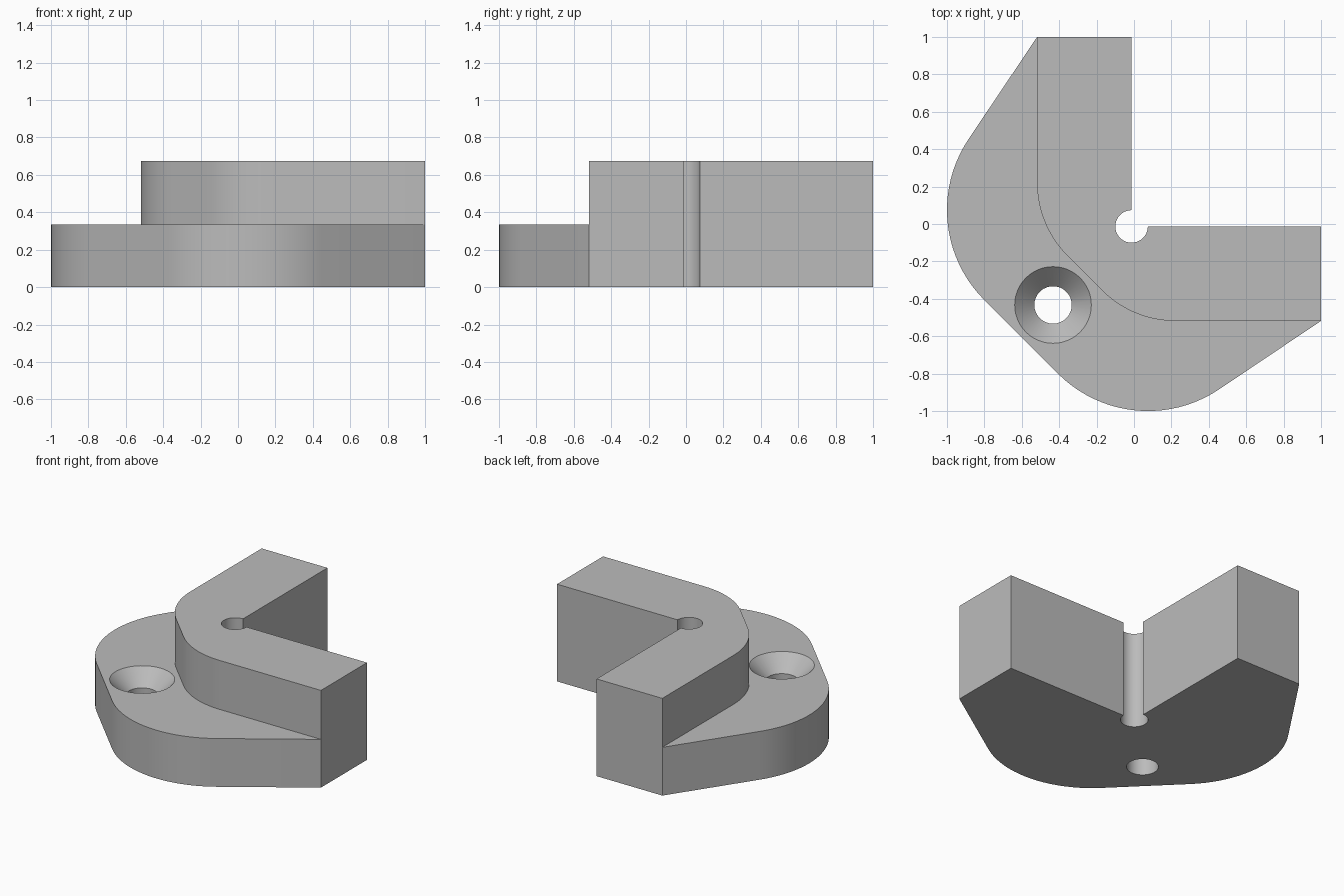
import bpy, bmesh
from math import sin, cos, radians, pi

if "Cube" in bpy.data.objects:
    bpy.data.objects.remove(bpy.data.objects["Cube"], do_unlink=True)

BASE_TOP, WALL_TOP = 0.335, 0.675
OUTER, INNER = -0.518, -0.013      # outer and inner wall lines, same in x and y

grey = bpy.data.materials.new("plain grey")
grey.use_nodes = True
grey.diffuse_color = (0.5, 0.5, 0.5, 1)
grey.node_tree.nodes["Principled BSDF"].inputs["Base Color"].default_value = (0.5, 0.5, 0.5, 1)


def arc(cx, cy, r, start, end, steps):
    angles = [radians(start + (end - start) * i / steps) for i in range(steps + 1)]
    return [(cx + r * cos(a), cy + r * sin(a)) for a in angles]


def mirrored(half):
    """Complete a half outline across the diagonal."""
    return half + [(y, x) for x, y in reversed(half)]


def finish(bm, name):
    bmesh.ops.recalc_face_normals(bm, faces=bm.faces)
    mesh = bpy.data.meshes.new(name)
    bm.to_mesh(mesh)
    bm.free()
    mesh.materials.append(grey)
    obj = bpy.data.objects.new(name, mesh)
    bpy.context.collection.objects.link(obj)
    return obj


def prism(name, outline, z0, z1):
    bm = bmesh.new()
    face = bm.faces.new([bm.verts.new((x, y, z0)) for x, y in outline])
    top = bmesh.ops.extrude_face_region(bm, geom=[face])["geom"]
    verts = [v for v in top if isinstance(v, bmesh.types.BMVert)]
    bmesh.ops.translate(bm, verts=verts, vec=(0, 0, z1 - z0))
    return finish(bm, name)


def lathe(name, profile, x, y, sides=48):
    """Solid of revolution from (radius, height) pairs."""
    bm = bmesh.new()
    rings = [[bm.verts.new((x + r * cos(2 * pi * i / sides), y + r * sin(2 * pi * i / sides), z))
              for i in range(sides)] for r, z in profile]
    for low, high in zip(rings, rings[1:]):
        for i in range(sides):
            j = (i + 1) % sides
            bm.faces.new((low[i], low[j], high[j], high[i]))
    bm.faces.new(rings[0])
    bm.faces.new(rings[-1])
    return finish(bm, name)


# Corner bracket: foot outline with a relief hole in the inner corner
foot = mirrored([(OUTER, 1)] + arc(-0.32, 0.075, 0.68, 146.2, 225, 20))
relief = arc(INNER, INNER, 0.087, 360, 90, 30)
bracket = prism("corner_bracket", foot + [(1, INNER)] + relief + [(INNER, 1)], 0, WALL_TOP)

# Ledge cutter: leaves the raised L-shaped wall standing
wall_line = mirrored([(OUTER, 1.2)] + arc(OUTER + 0.55, 0.22, 0.55, 180, 225, 14))
ledge = prism("ledge_cutter", wall_line + [(1.2, -1.2), (-1.2, -1.2), (-1.2, 1.2)], BASE_TOP, 1)

# Countersunk screw hole cutter
screw = lathe("screw_hole_cutter",
              [(0.1, -0.1), (0.1, BASE_TOP - 0.105), (0.205, BASE_TOP), (0.205, 0.5)],
              -0.433, -0.433)

bpy.ops.object.select_all(action="DESELECT")
bpy.context.view_layer.objects.active = bracket
bracket.select_set(True)
for cutter in (ledge, screw):
    mod = bracket.modifiers.new(cutter.name, "BOOLEAN")
    mod.operation, mod.solver, mod.object = "DIFFERENCE", "EXACT", cutter
    bpy.ops.object.modifier_apply(modifier=mod.name)
    bpy.data.objects.remove(cutter, do_unlink=True)

bpy.ops.object.shade_smooth_by_angle(angle=radians(20))
